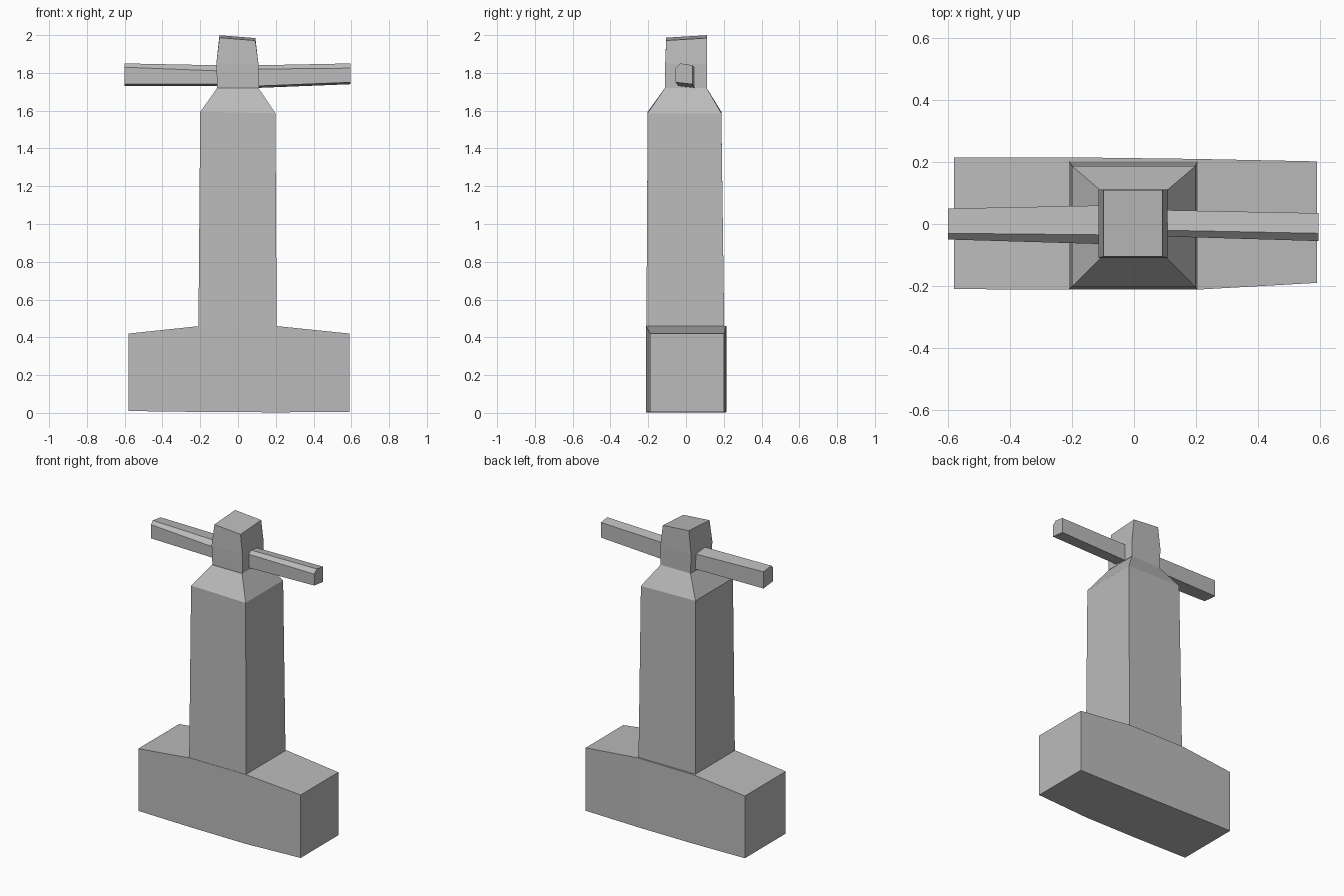
import bpy, bmesh

cube = bpy.data.objects.get("Cube")
if cube:
    bpy.data.objects.remove(cube, do_unlink=True)

grey = bpy.data.materials.new("plain grey")
grey.use_nodes = True
colour = (0.5, 0.5, 0.5, 1)
grey.diffuse_color = colour
grey.node_tree.nodes["Principled BSDF"].inputs["Base Color"].default_value = colour


def loft(name, rings):
    """Bridge matching rings of points and cap both ends."""
    bm = bmesh.new()
    loops = [[bm.verts.new(p) for p in ring] for ring in rings]
    n = len(loops[0])
    for a, b in zip(loops, loops[1:]):
        for i in range(n):
            j = (i + 1) % n
            bm.faces.new((a[i], a[j], b[j], b[i]))
    bm.faces.new(loops[0])
    bm.faces.new(loops[-1])
    bmesh.ops.recalc_face_normals(bm, faces=bm.faces)
    mesh = bpy.data.meshes.new(name)
    bm.to_mesh(mesh)
    bm.free()
    mesh.materials.append(grey)
    obj = bpy.data.objects.new(name, mesh)
    bpy.context.collection.objects.link(obj)
    return obj


def level(z, x0, x1, y0, y1, lean=0, tip=0):
    """Horizontal rectangle; lean and tip slope it along x and y."""
    return [(x, y, z + lean * x + tip * y)
            for x, y in ((x0, y0), (x1, y0), (x1, y1), (x0, y1))]


def slab(x, y0, y1, z0, z1):
    """Upright rectangle across the x axis."""
    return [(x, y0, z0), (x, y1, z0), (x, y1, z1), (x, y0, z1)]


def bar(x, y0, y1, z0, z1, cut):
    """Upright section with its top front corner cut off."""
    return [(x, y0, z0), (x, y1, z0 - 0.01), (x, y1, z1 - 0.01),
            (x, y0 + cut, z1), (x, y0, z1 - cut)]


# Wide foot, slightly higher in the middle
loft("base", [
    slab(-0.58, -0.21, 0.215, 0.01, 0.42),
    slab(-0.2, -0.212, 0.215, 0.005, 0.46),
    slab(0.2, -0.212, 0.21, 0.003, 0.46),
    slab(0.59, -0.19, 0.202, 0.005, 0.42),
])

# Square column with sloping shoulders
loft("column", [
    level(0.4, -0.21, 0.205, -0.21, 0.203),
    level(1.59, -0.2, 0.198, -0.203, 0.187, -0.02),
    level(1.72, -0.11, 0.108, -0.112, 0.11),
])

# Head with a sloping top
loft("head", [
    level(1.72, -0.11, 0.11, -0.11, 0.11),
    level(1.85, -0.115, 0.108, -0.11, 0.112),
    level(1.985, -0.098, 0.092, -0.105, 0.11, -0.08, 0.06),
])

# Cross arms
loft("right_arm", [
    bar(-0.6, -0.05, 0.05, 1.74, 1.85, 0.02),
    bar(-0.09, -0.065, 0.06, 1.74, 1.84, 0.03),
])
loft("left_arm", [
    bar(0.09, -0.04, 0.045, 1.73, 1.84, 0.02),
    bar(0.595, -0.055, 0.035, 1.75, 1.85, 0.025),
])
